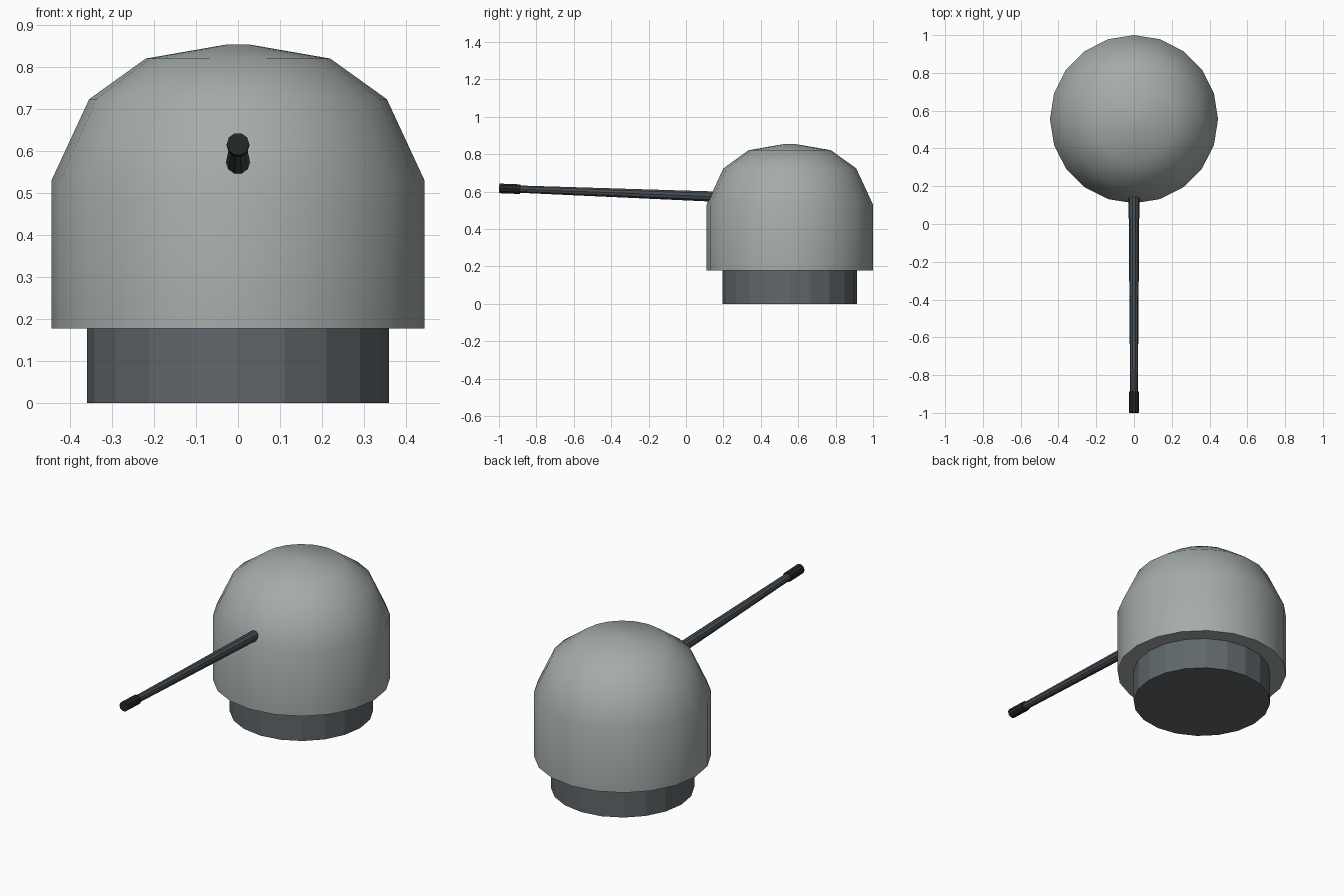
import bpy, bmesh, math
from mathutils import Vector, Matrix

if "Cube" in bpy.data.objects:
    bpy.data.objects.remove(bpy.data.objects["Cube"])


def material(name, rgb):
    m = bpy.data.materials.new(name)
    m.diffuse_color = (*rgb, 1)
    m.use_nodes = True
    m.node_tree.nodes["Principled BSDF"].inputs["Base Color"].default_value = m.diffuse_color
    return m


shell_grey = material("shell_grey", (0.37, 0.41, 0.40))
base_grey = material("base_grey", (0.115, 0.135, 0.145))
barrel_grey = material("barrel_grey", (0.065, 0.078, 0.09))
tip_black = material("tip_black", (0.02, 0.02, 0.021))


def lathe(name, profile, sides, mat, matrix, smooth=False):
    """Closed turned solid from (radius, height) points, capped at both ends."""
    bm = bmesh.new()
    rings = []
    for r, h in profile:
        rings.append([bm.verts.new((r * math.cos(2 * math.pi * i / sides),
                                    r * math.sin(2 * math.pi * i / sides), h))
                      for i in range(sides)])
    for a, b in zip(rings, rings[1:]):
        for i in range(sides):
            j = (i + 1) % sides
            bm.faces.new((a[i], a[j], b[j], b[i]))
    bm.faces.new(rings[0][::-1])
    bm.faces.new(rings[-1])
    mesh = bpy.data.meshes.new(name)
    bm.to_mesh(mesh)
    bm.free()
    mesh.materials.append(mat)
    ob = bpy.data.objects.new(name, mesh)
    ob.matrix_world = matrix
    bpy.context.collection.objects.link(ob)
    if smooth:
        bpy.ops.object.select_all(action='DESELECT')
        ob.select_set(True)
        bpy.context.view_layer.objects.active = ob
        bpy.ops.object.shade_smooth_by_angle(angle=math.radians(50))
    return ob


# Turret base ring and domed shell
centre = Matrix.Translation((0, 0.555, 0))
lathe("base_ring", [(0.36, 0), (0.36, 0.18)], 20, base_grey, centre)
lathe("dome_shell", [(0.445, 0.177), (0.445, 0.53), (0.355, 0.724),
                     (0.22, 0.821), (0.03, 0.854)], 20, shell_grey, centre, True)

# Tapered barrel and its tip, tilted slightly upward towards the front
root, end = Vector((0, 0.18, 0.572)), Vector((0, -0.999, 0.617))
axis = end - root
length = axis.length
aim = Matrix.Translation(root) @ axis.to_track_quat('Z', 'Y').to_matrix().to_4x4()
lathe("barrel", [(0.029, 0), (0.02, length - 0.05)], 10, barrel_grey, aim)
lathe("barrel_tip", [(0.027, length - 0.113), (0.027, length)], 10, tip_black, aim)
